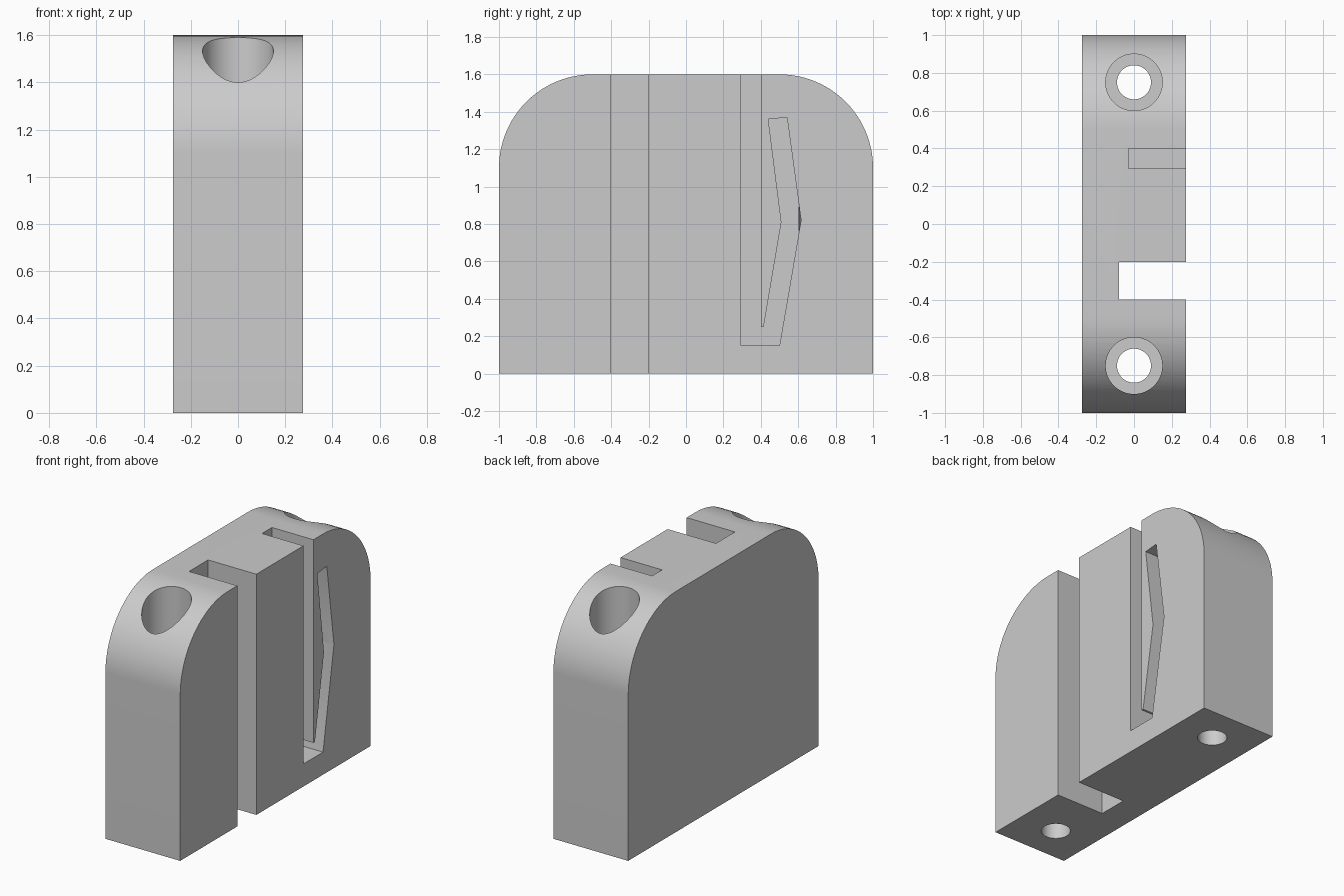
import bpy
import bmesh
from math import sin, cos, pi

cube = bpy.data.objects.get("Cube")
if cube:
    bpy.data.objects.remove(cube, do_unlink=True)

HALF_WIDTH, HALF_LENGTH, HEIGHT, CORNER = 0.275, 1.0, 1.6, 0.5

grey = bpy.data.materials.new("light grey")
grey.use_nodes = True
colour = (0.6, 0.6, 0.6, 1)
grey.diffuse_color = colour
grey.node_tree.nodes["Principled BSDF"].inputs["Base Color"].default_value = colour


def make_object(name, bm):
    bmesh.ops.recalc_face_normals(bm, faces=bm.faces)
    mesh = bpy.data.meshes.new(name)
    bm.to_mesh(mesh)
    bm.free()
    mesh.materials.append(grey)
    obj = bpy.data.objects.new(name, mesh)
    bpy.context.collection.objects.link(obj)
    return obj


def prism(name, outline, x0, x1):
    """Side outline in (y, z), extruded from x0 to x1."""
    bm = bmesh.new()
    face = bm.faces.new([bm.verts.new((x0, y, z)) for y, z in outline])
    new = bmesh.ops.extrude_face_region(bm, geom=[face])["geom"]
    verts = [v for v in new if isinstance(v, bmesh.types.BMVert)]
    bmesh.ops.translate(bm, verts=verts, vec=(x1 - x0, 0, 0))
    return make_object(name, bm)


def cylinder(name, radius, y, z0, z1):
    bm = bmesh.new()
    bmesh.ops.create_cone(bm, cap_ends=True, segments=64, radius1=radius,
                          radius2=radius, depth=z1 - z0)
    bmesh.ops.translate(bm, verts=bm.verts, vec=(0, y, (z0 + z1) / 2))
    return make_object(name, bm)


def cut(target, cutter):
    cutter.hide_render = True
    mod = target.modifiers.new("cut", "BOOLEAN")
    mod.operation = "DIFFERENCE"
    mod.solver = "EXACT"
    mod.object = cutter
    bpy.context.view_layer.objects.active = target
    bpy.ops.object.modifier_apply(modifier=mod.name)
    bpy.data.objects.remove(cutter, do_unlink=True)


# Block with two large rounded top corners
STEPS = 24
arc = [(HALF_LENGTH - CORNER + CORNER * cos(pi / 2 * i / STEPS),
        HEIGHT - CORNER + CORNER * sin(pi / 2 * i / STEPS)) for i in range(STEPS + 1)]
outline = [(-HALF_LENGTH, 0), (HALF_LENGTH, 0)] + arc + [(-y, z) for y, z in reversed(arc)]
block = prism("housing_block", outline, -HALF_WIDTH, HALF_WIDTH)

# Full-height channel, open on the left side
channel = [(-0.4, -0.1), (-0.2, -0.1), (-0.2, 1.8), (-0.4, 1.8)]
cut(block, prism("channel_cutter", channel, -0.08, 0.4))

# Narrow slot joined at its foot to a bent spring pocket
pocket = [(0.295, 0.15), (0.5, 0.15), (0.615, 0.82), (0.54, 1.37), (0.44, 1.36),
          (0.51, 0.81), (0.415, 0.25), (0.4, 0.25), (0.4, 1.8), (0.295, 1.8)]
cut(block, prism("spring_pocket_cutter", pocket, -0.03, 0.4))

# Counterbored screw holes at both ends
for y in (-0.75, 0.75):
    cut(block, cylinder("screw_hole_cutter", 0.09, y, -0.1, 1.8))
    cut(block, cylinder("counterbore_cutter", 0.15, y, 0.4, 1.8))

# Smooth curves, sharp edges
bpy.ops.object.select_all(action="DESELECT")
block.select_set(True)
bpy.context.view_layer.objects.active = block
bpy.ops.object.shade_smooth_by_angle(angle=pi / 6)
